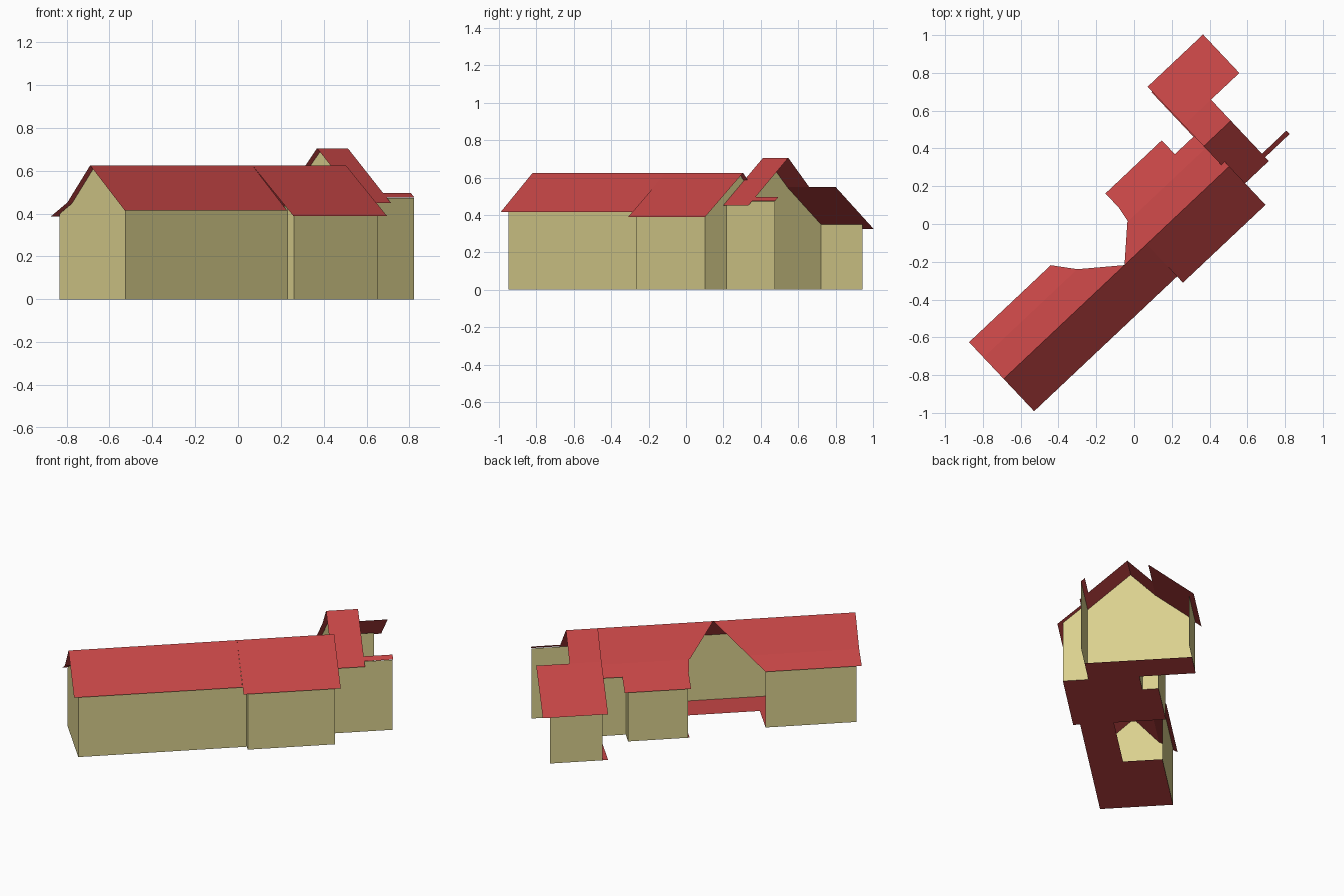
import bpy
from mathutils import Vector

cube = bpy.data.objects.get("Cube")
if cube:
    bpy.data.objects.remove(cube, do_unlink=True)


def material(name, colour):
    m = bpy.data.materials.new(name)
    m.use_nodes = True
    m.diffuse_color = colour
    m.node_tree.nodes["Principled BSDF"].inputs["Base Color"].default_value = colour
    return m


ROOF = material("roof red", (0.56, 0.06, 0.06, 1))
WALL = material("wall straw", (0.70, 0.63, 0.27, 1))

# Building axes: s runs along the ridge, q across it towards the back
ORIGIN = Vector((-0.69, -0.82, 0))
ALONG = Vector((0.728, 0.686, 0))
ACROSS = Vector((-0.686, 0.728, 0))


def place(s, q, z):
    return ORIGIN + ALONG * s + ACROSS * q + Vector((0, 0, z))


def sheet(name, mat, polygons):
    verts, faces = [], []
    for poly in polygons:
        faces.append(range(len(verts), len(verts) + len(poly)))
        verts += [place(*p) for p in poly]
    mesh = bpy.data.meshes.new(name)
    mesh.from_pydata(verts, [], [list(f) for f in faces])
    mesh.materials.append(mat)
    obj = bpy.data.objects.new(name, mesh)
    bpy.context.collection.objects.link(obj)
    return obj


def height(profile, q):
    for (q0, z0), (q1, z1) in zip(profile, profile[1:]):
        if q0 <= q <= q1:
            return z0 + (z1 - z0) * (q - q0) / (q1 - q0)


def roof(name, profile, rows):
    """Slope built through rows of (q, start, end)."""
    polys = []
    for (qa, a0, a1), (qb, b0, b1) in zip(rows, rows[1:]):
        za, zb = height(profile, qa), height(profile, qb)
        polys.append([(a0, qa, za), (a1, qa, za), (b1, qb, zb), (b0, qb, zb)])
    sheet(name, ROOF, polys)


def side_wall(name, profile, q, s0, s1):
    z = height(profile, q) - 0.004
    sheet(name, WALL, [[(s0, q, 0), (s1, q, 0), (s1, q, z), (s0, q, z)]])


def gable_wall(name, profile, s, q0, q1):
    qs = [q0] + [q for q, z in profile if q0 < q < q1] + [q1]
    top = [(s, q, height(profile, q) - 0.004) for q in qs]
    sheet(name, WALL, [[(s, q1, 0), (s, q0, 0)] + top])


LONG = [(-0.235, 0.415), (0, 0.625), (0.155, 0.452), (0.267, 0.387)]
WIDE = [(-0.28, 0.388), (0, 0.625), (0.155, 0.452), (0.345, 0.34)]
TALL = [(-0.123, 0.45), (0.17, 0.705), (0.323, 0.55), (0.603, 0.325)]

# Long hall: front slope, back slope cut by an open valley
roof("long_roof_front", LONG, [(-0.235, 0, 1.04), (0, 0, 1.04)])
roof("long_roof_back", LONG, [(0, 0, 0.878), (0.155, 0, 0.682), (0.267, 0, 0.594)])
roof("valley_roof", LONG, [(0, 0.878, 1.04), (0.155, 1.045, 1.05)])
side_wall("long_wall_front", LONG, -0.207, 0.03, 1.07)
side_wall("long_wall_back", LONG, 0.242, 0.03, 0.59)
gable_wall("long_gable", LONG, 0.03, -0.207, 0.242)

# Wide middle section
roof("middle_roof_front", WIDE, [(-0.28, 1.04, 1.64), (0, 1.04, 1.64)])
roof("middle_roof_back", WIDE, [(0, 1.04, 1.64), (0.155, 1.05, 1.64), (0.244, 1.065, 1.64)])
roof("middle_roof_eave", WIDE, [(0.244, 1.065, 1.475), (0.345, 1.065, 1.475)])
side_wall("middle_wall_front", WIDE, -0.25, 1.07, 1.61)
side_wall("middle_wall_back", WIDE, 0.32, 1.08, 1.45)
side_wall("middle_wall_recess", WIDE, 0.22, 1.45, 1.64)
gable_wall("middle_gable", WIDE, 1.61, -0.25, 0.22)
gable_wall("front_step", WIDE, 1.07, -0.25, -0.207)
gable_wall("middle_cheek", WIDE, 1.08, 0.155, 0.32)
gable_wall("recess_cheek", WIDE, 1.45, 0.22, 0.32)

# Tall end section with a one-sided back wing
roof("tall_roof_front", TALL, [(-0.123, 1.615, 1.812), (0.17, 1.615, 1.812)])
roof("tall_roof_back", TALL, [(0.17, 1.615, 1.812), (0.323, 1.615, 1.812)])
roof("wing_roof", TALL, [(0.323, 1.615, 2.018), (0.603, 1.615, 2.018)])
gable_wall("tall_gable", TALL, 1.645, -0.093, 0.567)
side_wall("wing_wall", TALL, 0.567, 1.645, 1.97)

# Free-standing wall with its narrow roof strip
side_wall("fin_wall", TALL, -0.093, 1.605, 1.988)
roof("fin_cap", TALL, [(-0.095, 1.81, 1.99), (-0.07, 1.81, 1.99)])

# Ground slab, open under the valley
FLOOR = [
    (0.03, 0.59, -0.207, 0.242),
    (0.59, 1.07, -0.207, 0),
    (1.07, 1.45, -0.25, 0.32),
    (1.45, 1.61, -0.25, 0.22),
    (1.61, 1.81, -0.093, 0.567),
]
sheet("floor", ROOF, [[(a, c, 0), (a, d, 0), (b, d, 0), (b, c, 0)] for a, b, c, d in FLOOR])
